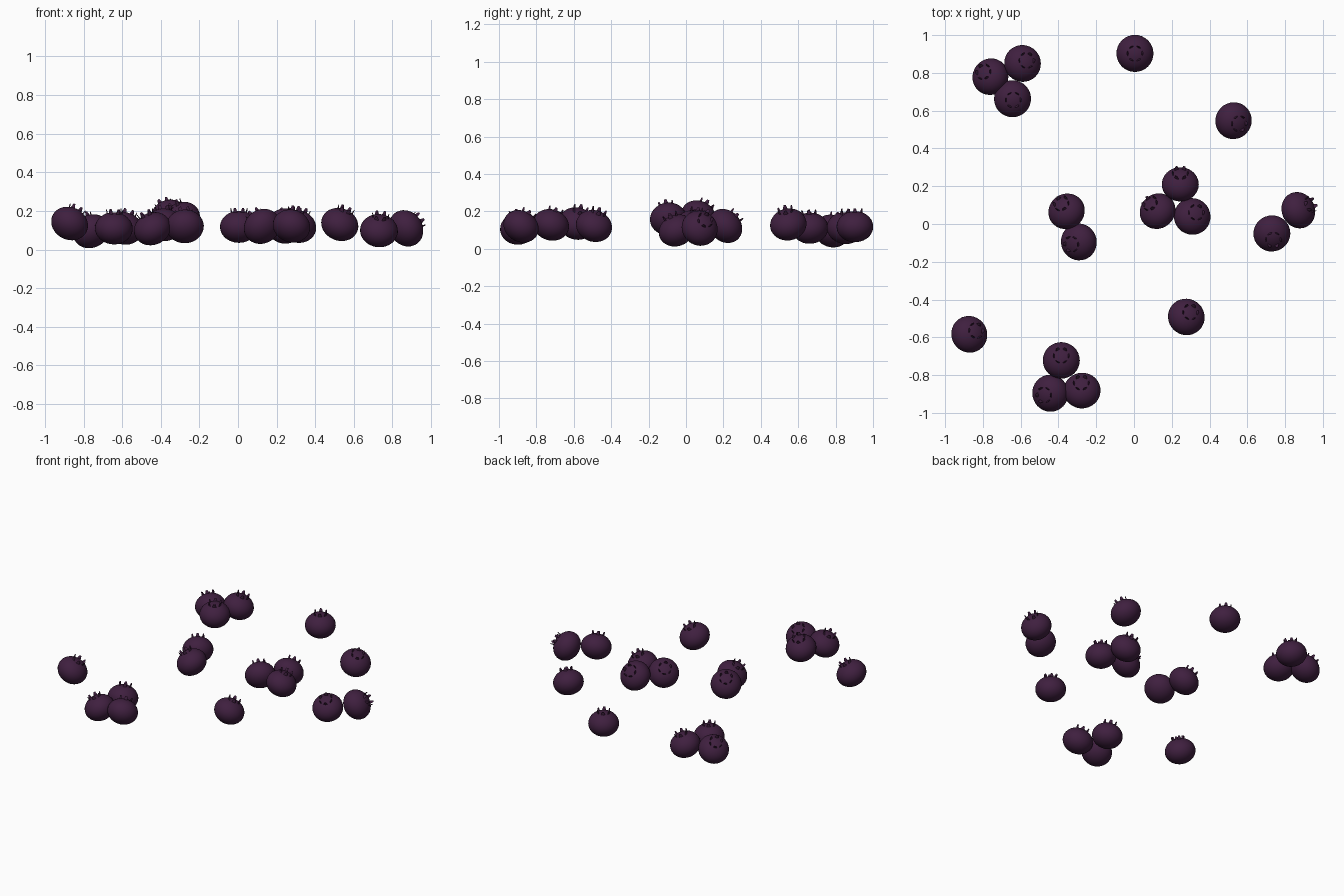
import bpy, bmesh, math
from mathutils import Matrix, Vector

if "Cube" in bpy.data.objects:
    bpy.data.objects.remove(bpy.data.objects["Cube"])

R, H = 0.098, 0.083          # berry radius and half height
RING, TEETH = 0.040, 6       # calyx ring

mat = bpy.data.materials.new("berry_skin")
mat.diffuse_color = (0.05, 0.014, 0.05, 1)
mat.use_nodes = True
mat.node_tree.nodes["Principled BSDF"].inputs["Base Color"].default_value = mat.diffuse_color

# One berry: squashed ball with a ring of small calyx teeth
bm = bmesh.new()
bmesh.ops.create_uvsphere(bm, u_segments=32, v_segments=20, radius=1,
                          matrix=Matrix.Diagonal((R, R, H, 1)))
for i in range(TEETH):
    place = (Matrix.Rotation(2 * math.pi * i / TEETH, 4, 'Z')
             @ Matrix.Translation((RING, 0, 0.084))
             @ Matrix.Rotation(math.radians(12), 4, 'Y')
             @ Matrix.Diagonal((0.3, 1, 1, 1)))
    bmesh.ops.create_cone(bm, cap_ends=True, segments=8, radius1=0.014,
                          radius2=0.006, depth=0.026, matrix=place)
mesh = bpy.data.meshes.new("berry")
bm.to_mesh(mesh)
bm.free()
mesh.materials.append(mat)
for p in mesh.polygons:
    p.use_smooth = True
mesh.set_sharp_from_angle(angle=math.radians(40))

# Centre x, y, z and sideways offset of the crown (lean direction)
berries = [
    (-0.76, 0.78, 0.095, -0.037, 0.026),
    (-0.59, 0.85, 0.11, 0.022, 0.016),
    (-0.643, 0.663, 0.11, 0.004, -0.006),
    (0.005, 0.903, 0.118, 0, 0),
    (0.527, 0.547, 0.13, 0.03, -0.016),
    (0.245, 0.21, 0.122, 0.0, 0.06),
    (0.125, 0.068, 0.12, -0.04, 0.042),
    (0.308, 0.04, 0.12, 0.022, 0.022),
    (-0.357, 0.067, 0.17, -0.028, 0.042),
    (-0.292, -0.095, 0.16, -0.04, -0.012),
    (0.87, 0.073, 0.11, 0.064, 0.03),
    (0.73, -0.05, 0.098, 0.008, -0.034),
    (0.277, -0.492, 0.122, 0.022, 0.026),
    (-0.872, -0.584, 0.135, 0.036, 0.02),
    (-0.385, -0.722, 0.128, 0.0, 0.026),
    (-0.443, -0.896, 0.108, -0.034, -0.01),
    (-0.275, -0.882, 0.12, -0.004, 0.042),
]
for n, (x, y, z, dx, dy) in enumerate(berries, 1):
    axis = Vector((dx, dy, math.sqrt(H * H - dx * dx - dy * dy)))
    turn = Vector((0, 0, 1)).rotation_difference(axis)
    ob = bpy.data.objects.new(f"berry_{n:02d}", mesh)
    ob.matrix_world = Matrix.Translation((x, y, z)) @ turn.to_matrix().to_4x4()
    bpy.context.collection.objects.link(ob)
